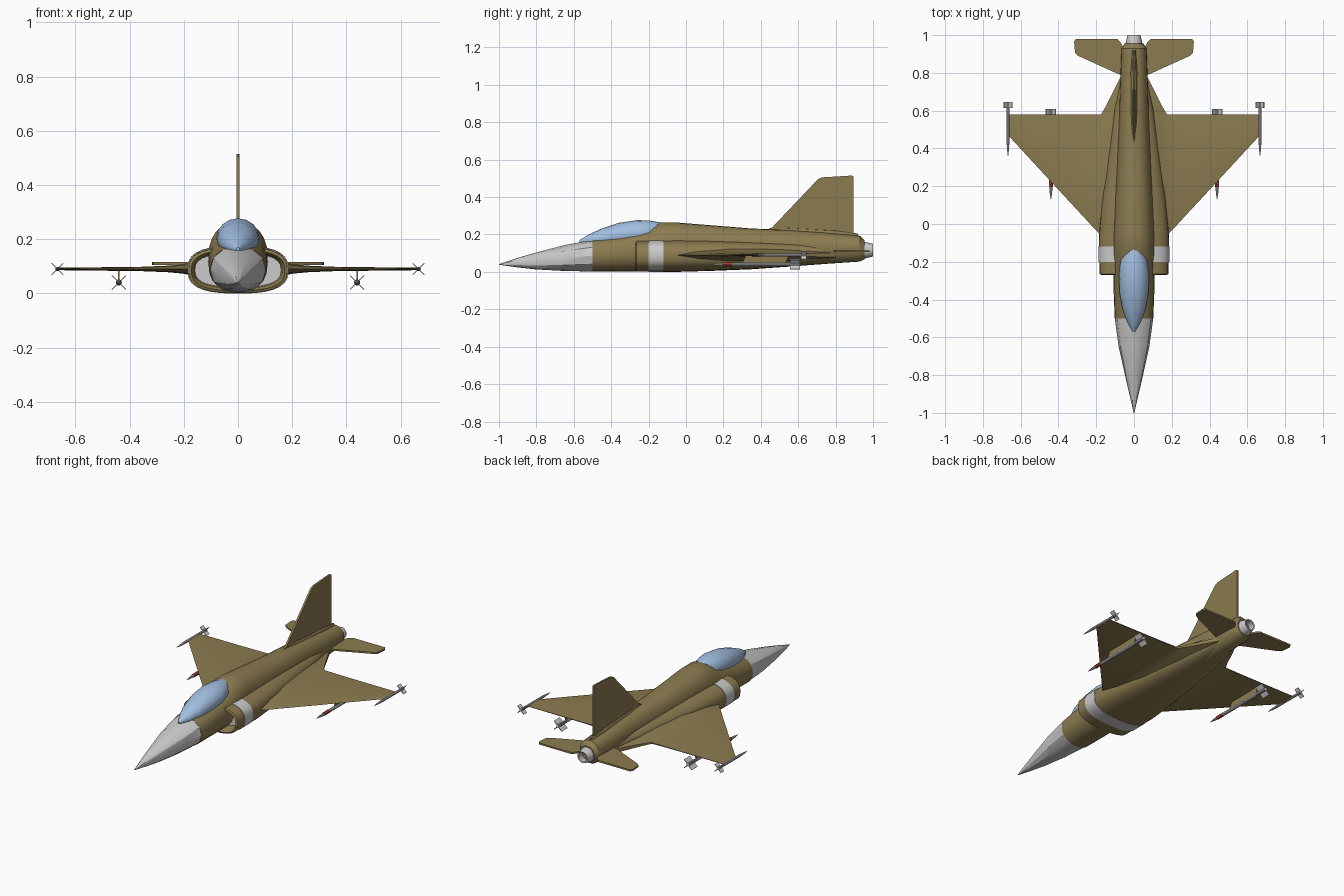
import bpy, bmesh
from math import cos, sin, pi, copysign
from mathutils import Matrix, Vector

if "Cube" in bpy.data.objects:
    bpy.data.objects.remove(bpy.data.objects["Cube"])


def material(name, rgb):
    m = bpy.data.materials.new(name)
    m.diffuse_color = (*rgb, 1)
    m.use_nodes = True
    m.node_tree.nodes["Principled BSDF"].inputs["Base Color"].default_value = m.diffuse_color
    return m


OLIVE = material("olive", (0.26, 0.20, 0.08))
GLASS = material("glass", (0.36, 0.52, 0.75))
WHITE = material("white", (0.55, 0.55, 0.55))
RED = material("red", (0.6, 0.08, 0.06))


def finish(bm, name, mat=None, mirror=False, smooth=30):
    bmesh.ops.recalc_face_normals(bm, faces=bm.faces)
    me = bpy.data.meshes.new(name)
    bm.to_mesh(me)
    bm.free()
    ob = bpy.data.objects.new(name, me)
    bpy.context.collection.objects.link(ob)
    if mat:
        me.materials.append(mat)
    if mirror:
        ob.modifiers.new("mirror", 'MIRROR')
    if smooth:
        bpy.ops.object.select_all(action='DESELECT')
        ob.select_set(True)
        bpy.context.view_layer.objects.active = ob
        bpy.ops.object.shade_smooth_by_angle(angle=smooth * pi / 180)
    return ob


def skin(rings, name, **kw):
    """Join rings of points into a capped skin."""
    bm = bmesh.new()
    rows = [[bm.verts.new(p) for p in r] for r in rings]
    n = len(rows[0])
    for a, b in zip(rows, rows[1:]):
        for i in range(n):
            j = (i + 1) % n
            bm.faces.new((a[i], a[j], b[j], b[i]))
    bm.faces.new(rows[0])
    bm.faces.new(rows[-1])
    return finish(bm, name, **kw)


def loft(stations, name, n=16, power=2.0, cx=0.0, **kw):
    """Stations along y: (y, half width, bottom z, top z)."""
    def s(v):
        return copysign(abs(v) ** (2 / power), v)
    rings = []
    for y, w, zb, zt in stations:
        zc, h = (zb + zt) / 2, (zt - zb) / 2
        rings.append([(cx + w * s(cos(2 * pi * i / n)), y, zc + h * s(sin(2 * pi * i / n)))
                      for i in range(n)])
    return skin(rings, name, **kw)


def tube(ys_rs, z, name, **kw):
    return loft([(y, r, z - r, z + r) for y, r in ys_rs], name, **kw)


def plate(pts, half, name, **kw):
    """Flat plate from outline points, thickened along the vector 'half'."""
    h = Vector(half)
    return skin([[Vector(p) - h for p in pts], [Vector(p) + h for p in pts]], name, **kw)


# Nose cone and core fuselage
loft([(-1.0, .002, .038, .042), (-.9, .025, .024, .075), (-.8, .048, .013, .104),
      (-.65, .081, .005, .143), (-.5, .102, .002, .172)], "nose_cone", n=12, power=2.2)
loft([(-.5, .102, .002, .172), (-.35, .108, .002, .2), (-.2, .11, .002, .232),
      (-.14, .11, .002, .264), (-.05, .108, .003, .264), (.15, .1, .006, .248),
      (.35, .09, .014, .232), (.55, .08, .028, .224), (.75, .073, .043, .21),
      (.93, .066, .055, .193), (.955, .05, .068, .168)],
     "fuselage", n=24, power=2.2, mat=OLIVE)

# Canopy
loft([(-.57, .006, .155, .17), (-.52, .035, .14, .2), (-.45, .061, .13, .232), (-.36, .077, .13, .262),
      (-.26, .08, .13, .277), (-.19, .069, .15, .274), (-.13, .03, .2, .263)],
     "canopy", n=16, mat=GLASS)

# Hollow-fronted intake body wrapped around the fuselage
loft([(-.1, .15, .03, .14), (-.255, .164, .02, .152), (-.27, .173, .01, .16), (-.265, .183, .001, .17),
      (-.05, .185, .0, .175), (.12, .17, .005, .172), (.35, .14, .015, .165),
      (.6, .105, .032, .155), (.8, .06, .06, .14)],
     "intake_body", n=28, power=2.7, mat=OLIVE)
loft([(-.2, .187, -.001, .174), (-.12, .187, -.001, .176)], "white_band", n=28, power=2.7, mat=WHITE)

# Wings with thick blended roots, one lens-shaped section per station
PROFILE = [(0, 0), (.2, .4), (.45, .5), (.8, .3), (1, .1), (1, -.1), (.8, -.3), (.45, -.5), (.2, -.4)]
wing = [(.05, -.12, .82, .12), (.1, -.1, .72, .10), (.145, -.075, .63, .068), (.175, -.06, .58, .046),
        (.205, -.03, .58, .034), (.26, .03, .58, .024), (.36, .138, .58, .016), (.662, .465, .58, .009)]
skin([[(x, a + (b - a) * u, .09 + t * v) for u, v in PROFILE] for x, a, b, t in wing],
     "wing", mat=OLIVE, mirror=True)

# Tail surfaces
plate([(.05, .78, .11), (.09, .797, .11), (.295, .89, .11), (.312, .905, .11), (.317, .965, .11),
       (.308, .98, .11), (.09, .98, .11), (.07, .96, .11), (.05, .92, .11)],
      (0, 0, .005), "tailplane", mat=OLIVE, mirror=True)
plate([(0, .4, .215), (0, .46, .237), (0, .705, .495), (0, .725, .505), (0, .885, .515), (0, .895, .51),
       (0, .895, .18), (0, .5, .19)], (.006, 0, 0), "fin", mat=OLIVE)
loft([(.4, .002, .2, .228), (.55, .016, .19, .236), (.8, .018, .18, .222), (.92, .01, .17, .205)],
     "fin_root", n=12, mat=OLIVE)

# Exhaust nozzle, hollow
tube([(.93, .045), (.955, .045), (1.0, .034), (.998, .028), (.95, .033)], .116, "nozzle")


def missile(name, x, z, y0, y1, r, span, fin_len):
    L = y1 - y0
    tube([(y0, .001), (y0 + .03, r * .6), (y0 + .08, r), (y1, r)], z,
         name + "_body", n=10, cx=x, mirror=True)
    bm = bmesh.new()
    for ang in (pi / 4, -pi / 4):
        m = (Matrix.Translation((x, y1 - fin_len / 2, z)) @ Matrix.Rotation(ang, 4, 'Y')
             @ Matrix.Diagonal((span * 2, fin_len, .004, 1)))
        bmesh.ops.create_cube(bm, size=1, matrix=m)
    finish(bm, name + "_fins", mirror=True, smooth=0)


# Wingtip and underwing missiles
missile("tip_missile", .667, .09, .36, .645, .008, .03, .03)
missile("wing_missile", .44, .04, .13, .61, .01, .037, .055)
tube([(.195, .0108), (.245, .0112)], .04, "red_stripe", n=10, cx=.44, mat=RED, mirror=True)
plate([(.44, .3, .045), (.44, .32, .088), (.44, .55, .088), (.44, .53, .045)],
      (.003, 0, 0), "pylon", mat=OLIVE, mirror=True)
